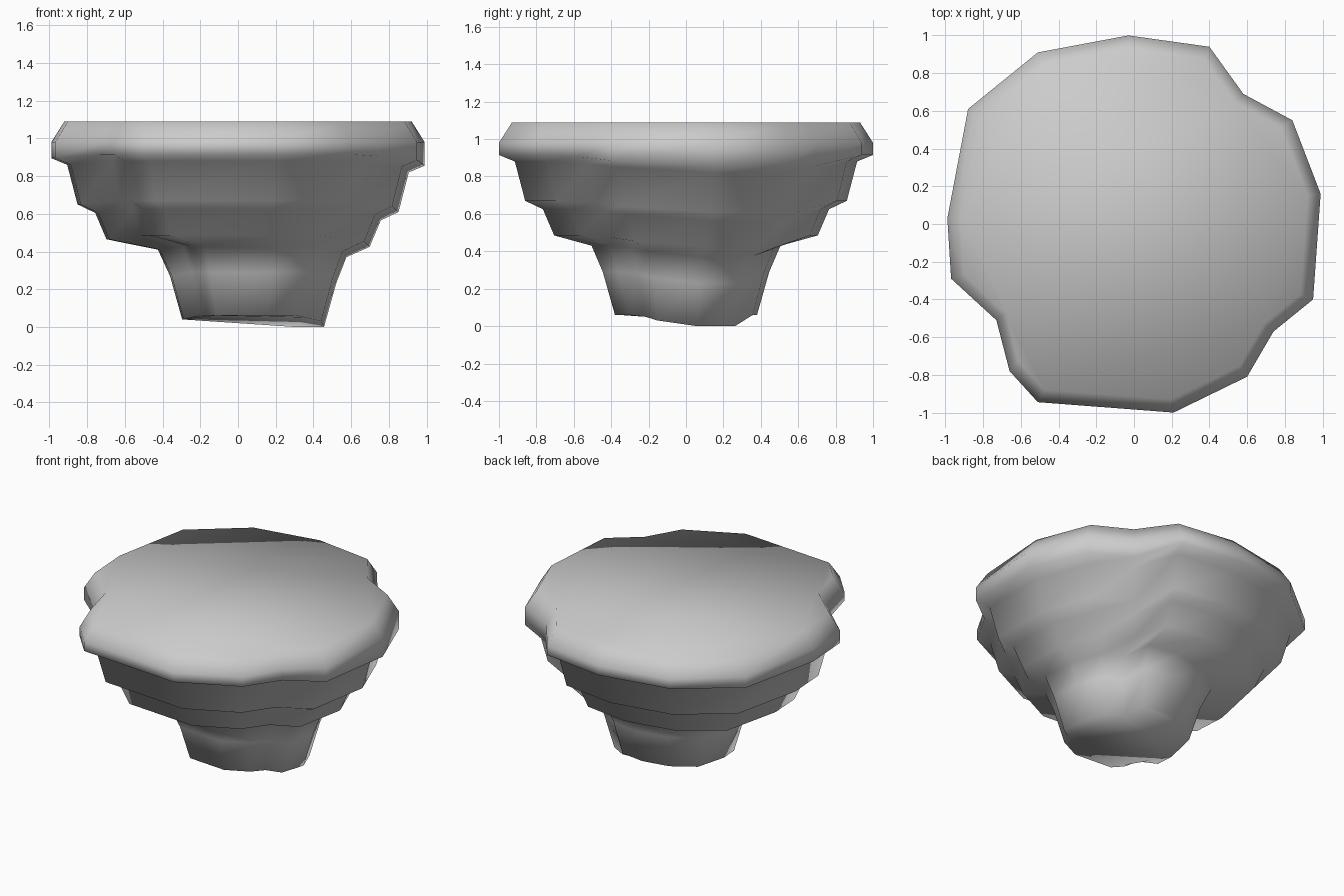
import bpy, bmesh

if "Cube" in bpy.data.objects:
    bpy.data.objects.remove(bpy.data.objects["Cube"])

# Lobed rock outline: x, y, and how far the lower edges sag on that side
OUTLINE = [(-0.03, 1.00, 0), (0.40, 0.94, 0), (0.58, 0.69, -.06), (0.84, 0.55, -.06),
           (0.99, 0.16, -.06), (0.95, -0.40, -.03), (0.74, -0.57, -.01), (0.60, -0.81, 0),
           (0.21, -1.00, 0), (-0.51, -0.945, 0), (-0.66, -0.78, 0), (-0.73, -0.51, 0),
           (-0.97, -0.29, -.02), (-0.99, 0.03, -.02), (-0.88, 0.61, -.01), (-0.51, 0.91, 0)]

# Stepped profile from top to bottom: scale, height, x shift, sag amount
RINGS = [(0.93, 1.09, 0, 0), (1.00, 0.98, 0, 0), (1.00, 0.915, 0, 1), (0.915, 0.88, 0, 1),
         (0.86, 0.67, 0, 1), (0.765, 0.625, 0, 1), (0.705, 0.485, 0, 1),
         (0.505, 0.43, 0.075, 1), (0.445, 0.29, 0.08, 1), (0.38, 0.06, 0.08, 1)]

bm = bmesh.new()
loops = [[bm.verts.new((x * s + shift, y * s, z + sag * amount)) for x, y, sag in OUTLINE]
         for s, z, shift, amount in RINGS]

# Stepped sides
n = len(OUTLINE)
for a, b in zip(loops, loops[1:]):
    for i in range(n):
        j = (i + 1) % n
        bm.faces.new((a[i], a[j], b[j], b[i]))

# Flat top and underside
bm.faces.new(loops[0])
bm.faces.new(loops[-1])
bmesh.ops.recalc_face_normals(bm, faces=bm.faces[:])
for f in bm.faces:
    f.smooth = True

mesh = bpy.data.meshes.new("rock_platform")
bm.to_mesh(mesh)
bm.free()
rock = bpy.data.objects.new("rock_platform", mesh)
bpy.context.collection.objects.link(rock)
